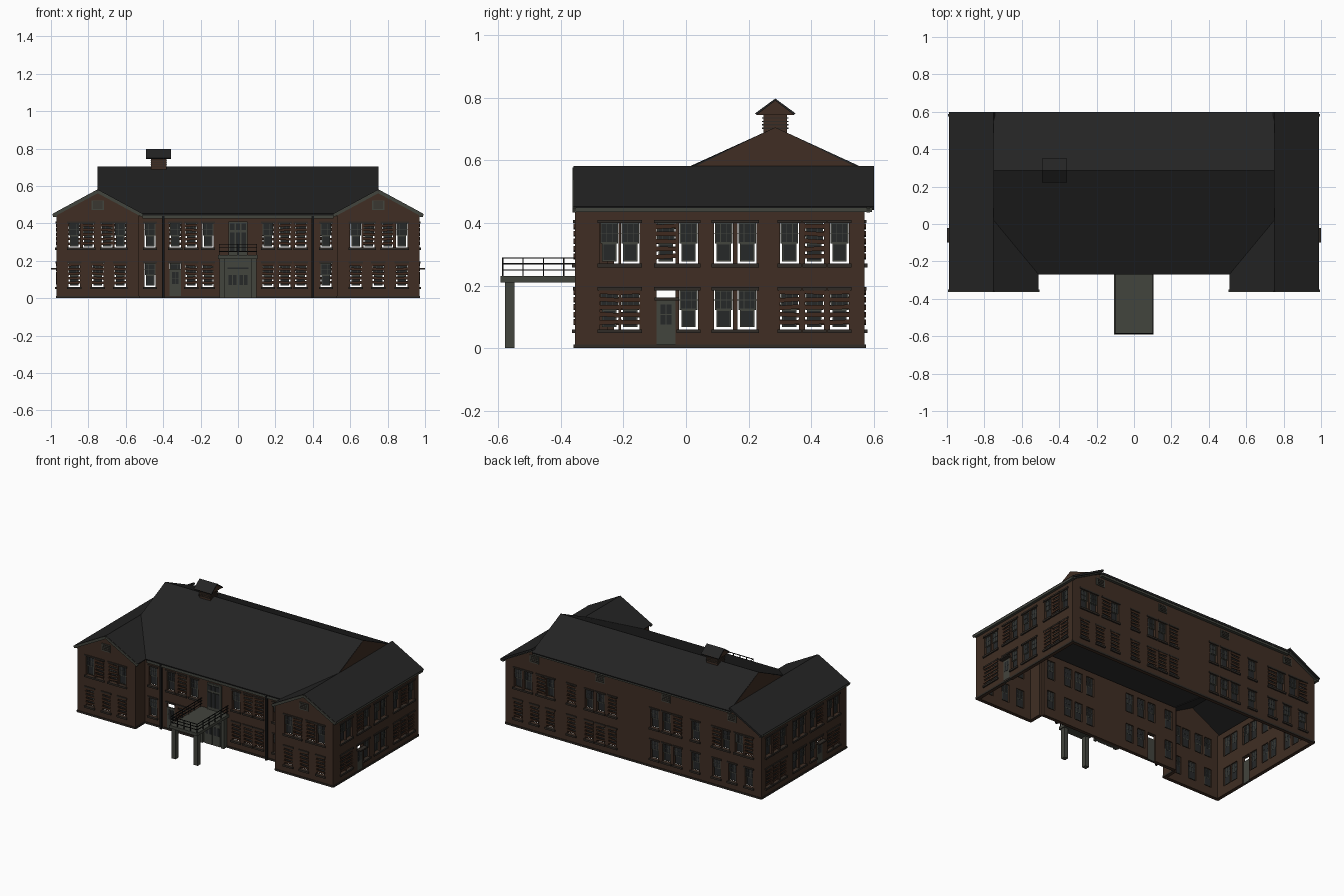
import bpy, bmesh, random
from mathutils import Matrix, Vector

random.seed(4)
cube = bpy.data.objects.get("Cube")
if cube:
    bpy.data.objects.remove(cube)


def material(name, colour):
    m = bpy.data.materials.new(name)
    m.use_nodes = True
    m.diffuse_color = (*colour, 1)
    bsdf = m.node_tree.nodes["Principled BSDF"]
    bsdf.inputs["Base Color"].default_value = (*colour, 1)
    bsdf.inputs["Roughness"].default_value = 0.9
    return m


BRICK = material("brown brick", (.05, .027, .017))
ROOF = material("charcoal roofing", (.017, .017, .017))
TRIM = material("grey green paint", (.055, .058, .047))
GLASS = material("dark glass", (.019, .021, .022))
STONE = material("dark sill stone", (.03, .024, .019))
BOARD = material("weathered boards", (.05, .023, .013))
IRON = material("black iron", (.007, .007, .007))

I = Matrix.Identity(4)
parts = {}


def part(name, mat):
    return parts.setdefault(name, (bmesh.new(), mat))[0]


def box(name, mat, lo, hi, frame=I, tilt=0):
    lo, hi = Vector(lo), Vector(hi)
    size = hi - lo
    m = frame @ Matrix.Translation((lo + hi) / 2) @ Matrix.Rotation(tilt, 4, 'Y')
    bmesh.ops.create_cube(part(name, mat), size=1, matrix=m @ Matrix.Diagonal((*size, 1)))


def beam(name, mat, a, b, wide, high):
    a, b = Vector(a), Vector(b)
    turn = (b - a).to_track_quat('Y', 'Z').to_matrix().to_4x4()
    m = Matrix.Translation((a + b) / 2) @ turn @ Matrix.Diagonal((wide, (b - a).length, high, 1))
    bmesh.ops.create_cube(part(name, mat), size=1, matrix=m)


def sheet(name, mat, polygons, thick):
    """Flat polygons thickened inwards."""
    mesh = bpy.data.meshes.new(name)
    bm = bmesh.new()
    for poly in polygons:
        bm.faces.new([bm.verts.new(p) for p in poly])
    bmesh.ops.remove_doubles(bm, verts=bm.verts, dist=1e-4)
    bm.to_mesh(mesh)
    bm.free()
    mesh.materials.append(mat)
    ob = bpy.data.objects.new(name, mesh)
    bpy.context.collection.objects.link(ob)
    mod = ob.modifiers.new("thickness", 'SOLIDIFY')
    mod.thickness, mod.offset = thick, -1
    return ob


# Storey window heights, opening width, wall thickness and eave height
UPPER, LOWER = (.27, .40), (.06, .185)
WIDE, THICK, EAVE, GAP = .06, .02, .44, .007


def window(f, u, storey, boarded):
    z0, z1 = storey
    l, r, mid = u - WIDE / 2, u + WIDE / 2, (z0 + z1) / 2
    # Upper sash sits wider than the lower one
    for a, b, low, high, y in ((l + .002, r - .002, mid, z1, .008),
                               (l + GAP, r - GAP, z0 + GAP, mid, .012)):
        box("window_glass", GLASS, (a, y, low), (b, y + .003, high), f)
        for s in (a, b - .004):
            box("window_sashes", TRIM, (s, y - .002, low), (s + .004, y + .004, high), f)
        for s in (low, high - .004):
            box("window_sashes", TRIM, (a, y - .002, s), (b, y + .004, s + .004), f)
    for k in (-1, 1):
        s = u + k * WIDE / 6
        box("window_sashes", TRIM, (s - .001, .006, mid), (s + .001, .012, z1), f)
    s = (mid + z1) / 2
    box("window_sashes", TRIM, (l, .006, s - .001), (r, .012, s + .001), f)
    box("window_sills", STONE, (l - .008, -.009, z0 - .012), (r + .008, .01, z0), f)
    box("window_lintels", STONE, (l - .008, -.006, z1), (r + .008, .01, z1 + .01), f)
    if boarded:
        for k in range(5):
            z = z0 + .016 + k * .024
            box("window_boards", BOARD, (l - .003, -.004, z), (r + .003, 0, z + .014), f,
                random.uniform(-.08, .08))


def door(f, u):
    l, r = u - WIDE / 2, u + WIDE / 2
    box("side_doors", TRIM, (l, .002, 0), (r, .012, .155), f)
    box("door_glass", GLASS, (l + .012, 0, .075), (r - .012, .004, .14), f)
    box("door_bars", TRIM, (u - .001, -.002, .075), (u + .001, .004, .14), f)
    box("door_bars", TRIM, (l + .012, -.002, .106), (r - .012, .004, .109), f)
    box("door_lintels", STONE, (l - .008, -.006, LOWER[1]), (r + .008, .01, LOWER[1] + .01), f)


def vent(f, u, z):
    box("attic_vents", TRIM, (u - .033, -.005, z - .025), (u + .033, .005, z + .025), f)
    for k in range(4):
        s = z - .018 + k * .011
        box("vent_slats", STONE, (u - .026, -.008, s), (u + .026, 0, s + .005), f)


def wall(name, start, end, upper=(), lower=(), boards=((), ()), doors=(), top=(), vents=()):
    """Brick wall with openings; positions are read along its world axis."""
    a, b = Vector((*start, 0)), Vector((*end, 0))
    d = (b - a).normalized()
    axis = 0 if abs(d.x) > .5 else 1
    along = lambda s: (s - a[axis]) * d[axis]
    inward = Vector((-d.y, d.x, 0))
    f = Matrix((d, inward, (0, 0, 1))).transposed().to_4x4()
    f.translation = a
    holes = []
    for spots, storey, planks in ((upper, UPPER, boards[0]), (lower, LOWER, boards[1])):
        for s in spots:
            holes.append((along(s) - WIDE / 2, along(s) + WIDE / 2, *storey))
            window(f, along(s), storey, s in planks)
    for s in doors:
        holes.append((along(s) - WIDE / 2, along(s) + WIDE / 2, 0, LOWER[1]))
        door(f, along(s))
    for s, z in vents:
        vent(f, along(s), z)
    us = sorted({0, (b - a).length, *[h[0] for h in holes], *[h[1] for h in holes]})
    zs = sorted({0, EAVE, *UPPER, *LOWER})
    polys = []
    for l, r in zip(us, us[1:]):
        for lo, hi in zip(zs, zs[1:]):
            u, z = (l + r) / 2, (lo + hi) / 2
            if not any(h[0] < u < h[1] and h[2] < z < h[3] for h in holes):
                polys.append([f @ Vector(p) for p in
                              ((l, 0, lo), (r, 0, lo), (r, 0, hi), (l, 0, hi))])
    if top:
        polys.append([f @ Vector((along(s), 0, z)) for s, z in top])
    sheet(name, BRICK, polys, THICK)
    box("foundation_band", STONE, (0, -.004, 0), ((b - a).length, 0, .012), f)


# Main plan sizes
X, WING, PEAK = .97, .53, .75
FRONT, CENTRE, BACK = -.355, -.25, .57
RIDGE_Y, RIDGE_Z, WING_Z = .285, .705, .582
four, three = (.875, .80, .70, .63), (.875, .75, .63)
bays = (.47, .335, .25, .16)

# Wings, mirrored left and right
side_up = (-.245, -.178, -.064, .008, .12, .195, .33, .41, .49)
side_low = tuple(s for s in side_up if s != -.064)
side_boards = ((-.064, .41), (-.245, -.178, .33, .41, .49))
for k, side in ((1, "left"), (-1, "right")):
    ends = [(k * WING, FRONT), (k * X, FRONT)][::k]
    gable = [(k * WING, EAVE), (k * X, EAVE), (k * X, .452), (k * PEAK, .57), (k * WING, .452)][::k]
    wall(side + "_wing_front", *ends, [k * s for s in four], [k * s for s in three],
         ((.80 * k, .70 * k), [k * s for s in three]), top=gable, vents=[(k * PEAK, .497)])
    wall(side + "_side_wall", *[(k * X, FRONT), (k * X, BACK)][::k], side_up, side_low,
         side_boards, doors=(-.064,))
    wall(side + "_wing_return", *[(k * WING, CENTRE), (k * WING, FRONT)][::k])
    box("door_canopies", STONE, (min(k * X, k), -.1, .153), (max(k * X, k), -.022, .162))
    box("eave_cornice", TRIM, (k * .978 - .01, FRONT, .435), (k * .978 + .01, .594, .45))
    beam("downpipes", IRON, (k * .4, CENTRE - .012, 0), (k * .4, CENTRE - .012, EAVE), .014, .014)
    # Sloping trim on the gable edges
    for y in (FRONT - .002, BACK + .012):
        beam("gable_trim", TRIM, (k * .99, y, .441), (k * PEAK, y, .57), .012, .016)
    beam("gable_trim", TRIM, (k * .51, FRONT - .002, .441), (k * PEAK, FRONT - .002, .57), .012, .016)

# Centre front and rear walls
both = [s * k for s in bays for k in (1, -1)]
wall("centre_front_wall", (-WING, CENTRE), (WING, CENTRE), both,
     [s for s in both if s != -.335], ((-.25, .25, .335), (-.25, -.16, .16, .25, .335)), doors=(-.335,))
rear_up = both + [s * k for s in four for k in (1, -1)]
rear_low = both + [s * k for s in three for k in (1, -1)]
wall("rear_wall", (X, BACK), (-X, BACK), rear_up, rear_low, (rear_up[::3], rear_low[::2]),
     top=((X, EAVE), (-X, EAVE), (-X, .452), (-PEAK, .56), (PEAK, .56), (X, .452)),
     vents=[(s, .5) for s in (-PEAK, -.25, .25, PEAK)])
box("eave_cornice", TRIM, (-.51, -.265, .425), (.51, CENTRE, .442))
box("eave_cornice", TRIM, (-PEAK, BACK, .538), (PEAK, .59, .555))

# Roof slopes and the brick ends of the high ridge
E = .452
slopes = [[(-.51, -.27, E), (.51, -.27, E), (PEAK, .02, WING_Z), (PEAK, RIDGE_Y, RIDGE_Z),
           (-PEAK, RIDGE_Y, RIDGE_Z), (-PEAK, .02, WING_Z)],
          [(PEAK, .6, .56), (-PEAK, .6, .56), (-PEAK, RIDGE_Y, RIDGE_Z), (PEAK, RIDGE_Y, RIDGE_Z)]]
for k in (1, -1):
    y = FRONT - .004
    slopes.append([(k * .99, y, E), (k * .99, .6, E), (k * PEAK, .6, WING_Z), (k * PEAK, y, WING_Z)][::k])
    slopes.append([(k * .51, y, E), (k * PEAK, y, WING_Z), (k * PEAK, .02, WING_Z), (k * .51, -.27, E)][::k])
    x = k * (PEAK + .001)
    sheet("ridge_gable", BRICK, [[(x, .02, .575), (x, BACK, .565), (x, RIDGE_Y, RIDGE_Z)][::k]], .008)
for n, slope in enumerate(slopes):
    sheet("roof_slope", ROOF, [slope], .012)

# Roof ventilator with a small gabled cap
cx = -.424
box("ventilator_shaft", BRICK, (cx - .042, .247, .66), (cx + .042, .323, .75))
for k in range(4):
    z = .70 + k * .011
    box("ventilator_louvres", STONE, (cx - .045, .243, z), (cx + .045, .327, z + .004))
l, r = cx - .062, cx + .062
tri = [(.225, .745), (.345, .745), (.345, .753), (RIDGE_Y, .79), (.225, .753)]
sheet("ventilator_cap", BRICK, [[(r, *p) for p in tri]], r - l)
sheet("ventilator_roof", ROOF,
      [[(l - .005, y, .75), (r + .005, y, .75), (r + .005, RIDGE_Y, .797), (l - .005, RIDGE_Y, .797)][::s]
       for y, s in ((.221, 1), (.349, -1))], .007)

# Entrance surround, double door and the door onto the balcony
y = CENTRE - .02
box("entrance_surround", TRIM, (-.095, y, 0), (.09, CENTRE, .21))
for k in (-1, 1):
    box("entrance_pilasters", TRIM, (k * .08 - .01, y - .012, 0), (k * .08 + .01, y, .21))
    box("entrance_doors", TRIM, (k * .03 - .027, y - .005, 0), (k * .03 + .027, y, .15))
    for s in (-.012, .012):
        u = k * .03 + s
        box("entrance_glass", GLASS, (u - .009, y - .008, .07), (u + .009, y, .125))
box("entrance_fanlight", GLASS, (-.055, y - .004, .155), (.055, y, .165))
box("balcony_door", TRIM, (-.052, CENTRE - .01, .22), (.052, CENTRE, .41))
for k in (-1, 0, 1):
    for z, h in ((.25, .1), (.365, .033)):
        box("balcony_door_glass", GLASS, (k * .031 - .012, CENTRE - .014, z),
            (k * .031 + .012, CENTRE, z + h))

# Balcony with square posts and railings
box("balcony_slab", TRIM, (-.107, -.592, .21), (.105, CENTRE, .23))
for k in (-1, 1):
    box("balcony_posts", TRIM, (k * .084 - .015, -.578, 0), (k * .084 + .015, -.547, .21))
    for z in (.25, .27, .288):
        beam("balcony_railing", IRON, (k * .1, -.585, z), (k * .1, CENTRE, z), .004, .004)
    for n in range(6):
        p = -.585 + n * .065
        box("balcony_railing", IRON, (k * .1 - .002, p - .002, .23), (k * .1 + .002, p + .002, .29))
for z in (.25, .27, .288):
    beam("balcony_railing", IRON, (-.1, -.585, z), (.1, -.585, z), .004, .004)
for n in range(-1, 2):
    box("balcony_railing", IRON, (n * .05 - .002, -.587, .23), (n * .05 + .002, -.583, .29))

for name, (bm, mat) in parts.items():
    mesh = bpy.data.meshes.new(name)
    bm.to_mesh(mesh)
    bm.free()
    mesh.materials.append(mat)
    bpy.context.collection.objects.link(bpy.data.objects.new(name, mesh))
